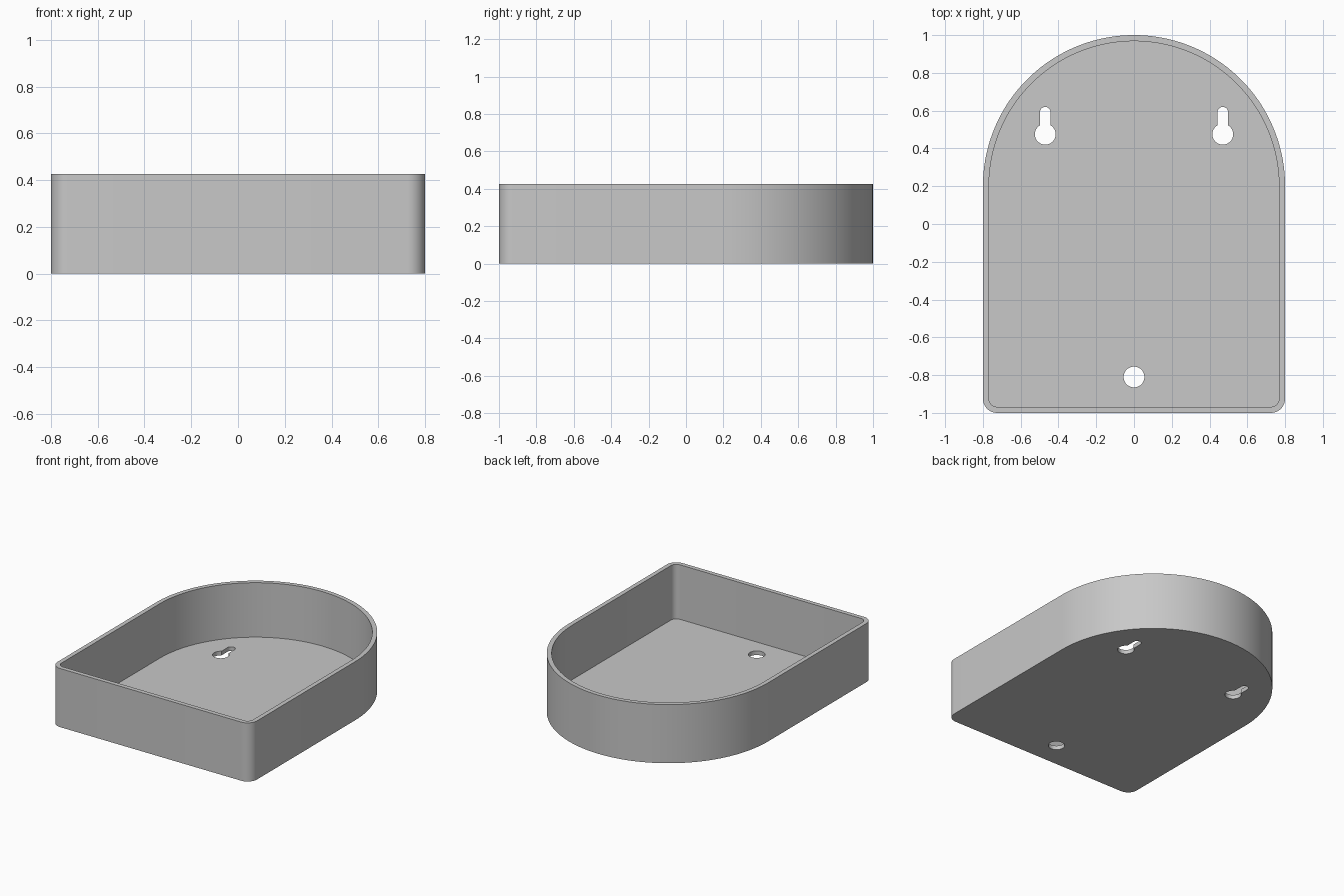
import bpy, bmesh
from math import sin, cos, pi, asin, radians
from mathutils import Vector

HEIGHT, FLOOR, WALL = 0.425, 0.03, 0.032
RADIUS, ARCH_Y, CORNER = 0.8, 0.2, 0.075

cube = bpy.data.objects.get("Cube")
if cube:
    bpy.data.objects.remove(cube, do_unlink=True)


def arc(cx, cy, r, start, end, steps):
    return [(cx + r * cos(start + (end - start) * i / steps),
             cy + r * sin(start + (end - start) * i / steps))
            for i in range(steps + 1)]


def arch_outline(inset):
    """Half-round top, straight sides and two rounded lower corners."""
    r, c = RADIUS - inset, CORNER - inset
    x, y = RADIUS - CORNER, CORNER - 1
    return (arc(0, ARCH_Y, r, 0, pi, 72)
            + arc(-x, y, c, pi, 1.5 * pi, 10)
            + arc(x, y, c, 1.5 * pi, 2 * pi, 10))


def keyhole(cx, cy, r=0.055, slot=0.028, tip=0.62):
    """Round hole with a narrow round-ended slot above it."""
    a = pi / 2 - asin(slot / r)
    return (arc(cx, cy, r, pi - a, 2 * pi + a, 32)
            + arc(cx, tip - slot, slot, 0, pi, 14))


bm = bmesh.new()


def loop(points, z):
    verts = [bm.verts.new((x, y, z)) for x, y in points]
    edges = [bm.edges.new((v, verts[i - 1])) for i, v in enumerate(verts)]
    return verts, edges


def skin(a, b):
    for i in range(len(a[0])):
        bm.faces.new((a[0][i - 1], a[0][i], b[0][i], b[0][i - 1]))


# Outer wall, rim and inner wall
outer, inner = arch_outline(0), arch_outline(WALL)
rings = [loop(outer, 0), loop(outer, HEIGHT), loop(inner, HEIGHT), loop(inner, FLOOR)]
for low, high in zip(rings, rings[1:]):
    skin(low, high)

# Mounting holes through the floor
bottom_edges, top_edges = list(rings[0][1]), list(rings[-1][1])
holes = [keyhole(-0.47, 0.475), keyhole(0.47, 0.475),
         arc(0, -0.81, 0.055, 0, 2 * pi, 40)[:-1]]
for points in holes:
    low, high = loop(points, 0), loop(points, FLOOR)
    skin(low, high)
    bottom_edges += low[1]
    top_edges += high[1]

# Floor, upper side and underside
for edges, direction in ((bottom_edges, -1), (top_edges, 1)):
    bmesh.ops.triangle_fill(bm, edges=edges, use_beauty=True,
                            normal=Vector((0, 0, direction)))
bmesh.ops.recalc_face_normals(bm, faces=bm.faces[:])

mesh = bpy.data.meshes.new("arched_tray")
bm.to_mesh(mesh)
bm.free()
tray = bpy.data.objects.new("arched_tray", mesh)
bpy.context.collection.objects.link(tray)

# Plain grey finish
grey = bpy.data.materials.new("light_grey")
grey.use_nodes = True
colour = (0.58, 0.58, 0.58, 1)
grey.diffuse_color = colour
grey.node_tree.nodes["Principled BSDF"].inputs["Base Color"].default_value = colour
mesh.materials.append(grey)

bpy.ops.object.select_all(action="DESELECT")
tray.select_set(True)
bpy.context.view_layer.objects.active = tray
bpy.ops.object.shade_smooth_by_angle(angle=radians(30))
